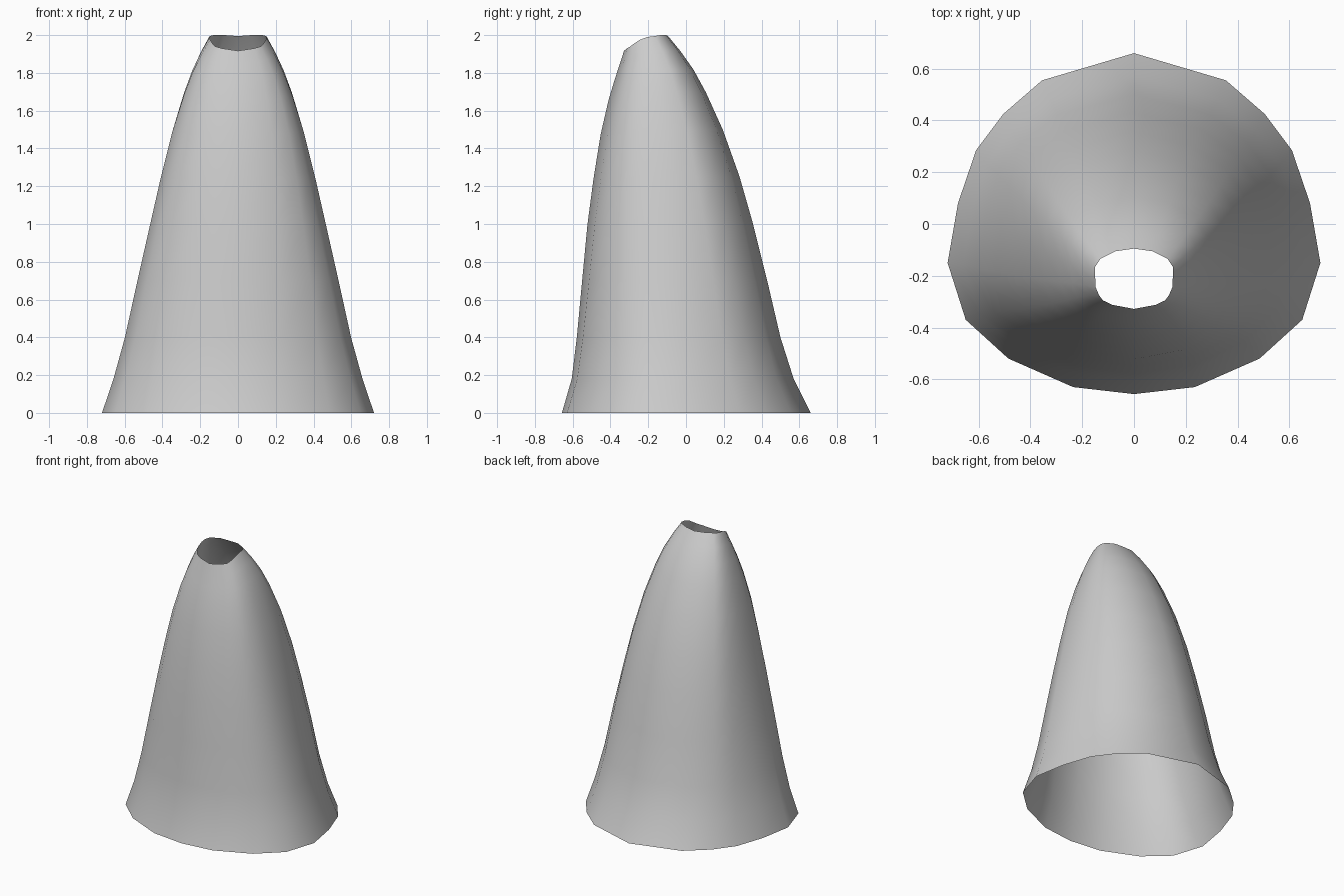
import bpy

if "Cube" in bpy.data.objects:
    bpy.data.objects.remove(bpy.data.objects["Cube"])

# Half outlines, back centre -> right side -> front centre
base = [(0, .66), (.355, .555), (.505, .425), (.61, .285), (.68, .08),
        (.72, -.15), (.65, -.37), (.485, -.52), (.235, -.63), (0, -.657)]
rim = [(0, -.095, 1.995), (.07, -.105, 2), (.13, -.135, 2), (.15, -.165, 1.995),
       (.15, -.205, 1.99), (.148, -.245, 1.975), (.135, -.275, 1.955),
       (.12, -.295, 1.94), (.085, -.312, 1.93), (0, -.328, 1.917)]

# Ring levels: height, half width, back depth, front depth
levels = [(0, .72, .66, -.657), (.18, .66, .57, -.605), (.4, .60, .50, -.578),
          (.7, .535, .43, -.55), (1.0, .468, .355, -.522), (1.25, .412, .284, -.49),
          (1.5, .35, .195, -.452), (1.7, .288, .105, -.41), (1.82, .243, .04, -.378),
          (1.92, .195, -.03, -.35), (2, .15, -.095, -.328)]


def ring(z, w, back, front):
    """One closed ring, blended from the base outline to the rim outline."""
    t = z / 2
    half = []
    for (bx, by), (rx, ry, rz) in zip(base, rim):
        u = bx / .72 * (1 - t) + rx / .15 * t
        v = (by + .657) / 1.317 * (1 - t) + (ry + .328) / .233 * t
        half.append((u * w, front + (back - front) * v, z - (2 - rz) * t ** 4))
    return half + [(-x, y, h) for x, y, h in half[-2:0:-1]]


# Open, thin-walled shell
rings = [ring(*lv) for lv in levels]
n = len(rings[0])
verts = [p for r in rings for p in r]
faces = [(k * n + (i + 1) % n, k * n + i, (k + 1) * n + i, (k + 1) * n + (i + 1) % n)
         for k in range(len(rings) - 1) for i in range(n)]
mesh = bpy.data.meshes.new("tapered_shell")
mesh.from_pydata(verts, [], faces)
mesh.polygons.foreach_set("use_smooth", [True] * len(faces))
shell = bpy.data.objects.new("tapered_shell", mesh)
bpy.context.collection.objects.link(shell)

# Plain grey surface
grey = bpy.data.materials.new("light_grey")
grey.diffuse_color = (.6, .6, .6, 1)
grey.use_nodes = True
grey.node_tree.nodes["Principled BSDF"].inputs["Base Color"].default_value = grey.diffuse_color
mesh.materials.append(grey)
